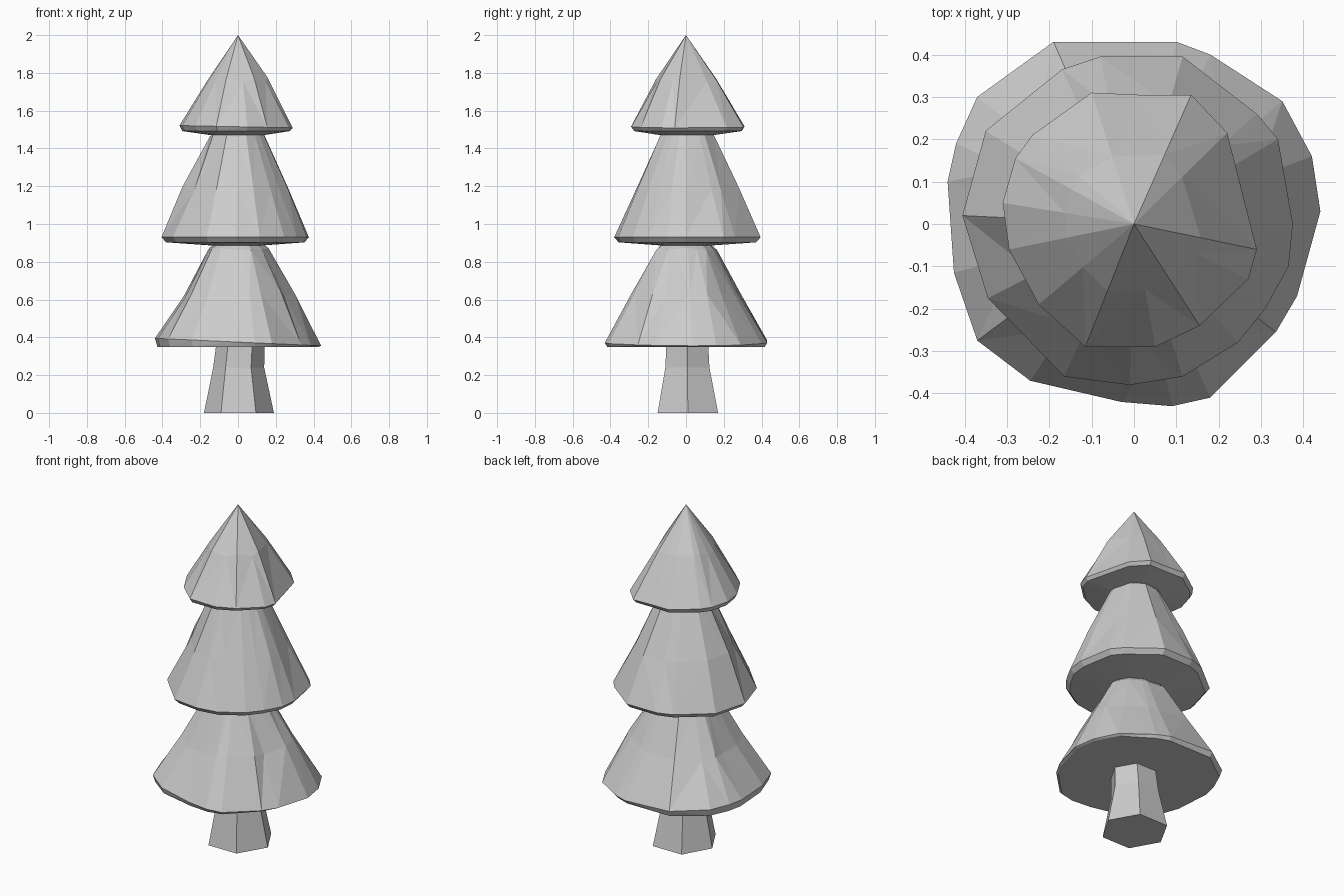
import bpy, bmesh, random

if "Cube" in bpy.data.objects:
    bpy.data.objects.remove(bpy.data.objects["Cube"])

random.seed(4)


def loft(name, rings, apex=None):
    """Skin a stack of equal-length point rings into a closed, flat-faced mesh."""
    bm = bmesh.new()
    loops = [[bm.verts.new(p) for p in ring] for ring in rings]
    n = len(loops[0])
    for a, b in zip(loops, loops[1:]):
        for i in range(n):
            j = (i + 1) % n
            bm.faces.new((a[i], a[j], b[j], b[i]))
    bm.faces.new(loops[0])
    if apex:
        tip = bm.verts.new(apex)
        for i in range(n):
            bm.faces.new((loops[-1][i], loops[-1][(i + 1) % n], tip))
    else:
        bm.faces.new(loops[-1])
    bmesh.ops.triangulate(bm, faces=[f for f in bm.faces if len(f.verts) == 4])
    bmesh.ops.recalc_face_normals(bm, faces=bm.faces)
    me = bpy.data.meshes.new(name)
    bm.to_mesh(me)
    bm.free()
    ob = bpy.data.objects.new(name, me)
    bpy.context.collection.objects.link(ob)
    return ob


def tier(name, outline, profile, apex=None):
    """Profile rows: outline scale, height, slope of height along x, jitter."""
    rings = []
    for s, z, tilt, jit in profile:
        ring = []
        for x, y in outline:
            k = s * (1 + random.uniform(-jit, jit))
            ring.append((x * k, y * k, z + tilt * x + random.uniform(-jit, jit) * 0.3))
        rings.append(ring)
    return loft(name, rings, apex)


# Branch tier outlines seen from above
lower = [(-.19, .43), (.10, .43), (.18, .40), (.35, .29), (.42, .16), (.44, .03),
         (.385, -.17), (.335, -.255), (.18, -.41), (.09, -.43), (-.03, -.42),
         (-.245, -.37), (-.37, -.275), (-.425, -.115), (-.44, .10), (-.42, .19), (-.37, .30)]
middle = [(-.17, .365), (-.08, .395), (.115, .395), (.29, .26), (.34, .20), (.375, 0),
          (.365, -.10), (.31, -.20), (.245, -.28), (.115, -.36), (-.01, -.38),
          (-.165, -.36), (-.345, -.175), (-.405, .02), (-.35, .22)]
upper = [(-.10, .31), (.01, .305), (.135, .305), (.22, .215), (.29, -.06), (.27, -.13),
         (.155, -.24), (.05, -.29), (-.115, -.29), (-.225, -.19), (-.295, -.06),
         (-.31, .05), (-.28, .155), (-.24, .21)]

tier("lower_branches", lower, [
    (.97, .35, 0, 0), (1, .375, -.045, 0), (.67, .62, 0, .04), (.37, .865, 0, .03), (.25, .91, 0, 0)])
tier("middle_branches", middle, [
    (.30, .885, 0, 0), (.94, .903, 0, 0), (1, .93, 0, 0), (.70, 1.19, 0, .04),
    (.37, 1.465, 0, .03), (.25, 1.50, 0, 0)])
tier("top_branches", upper, [
    (.50, 1.472, 0, 0), (.95, 1.492, 0, 0), (1, 1.515, -.02, 0), (.53, 1.765, 0, .04)],
    apex=(0, 0, 2))

# Flared six-sided trunk
hexagon = [(.19, .01), (.10, .17), (-.09, .17), (-.18, .01), (-.09, -.15), (.095, -.15)]
loft("trunk", [[(x * s + dx, y * s, z) for x, y in hexagon]
               for s, dx, z in ((1, 0, 0), (.73, 0, .24), (.68, .012, .40))])
